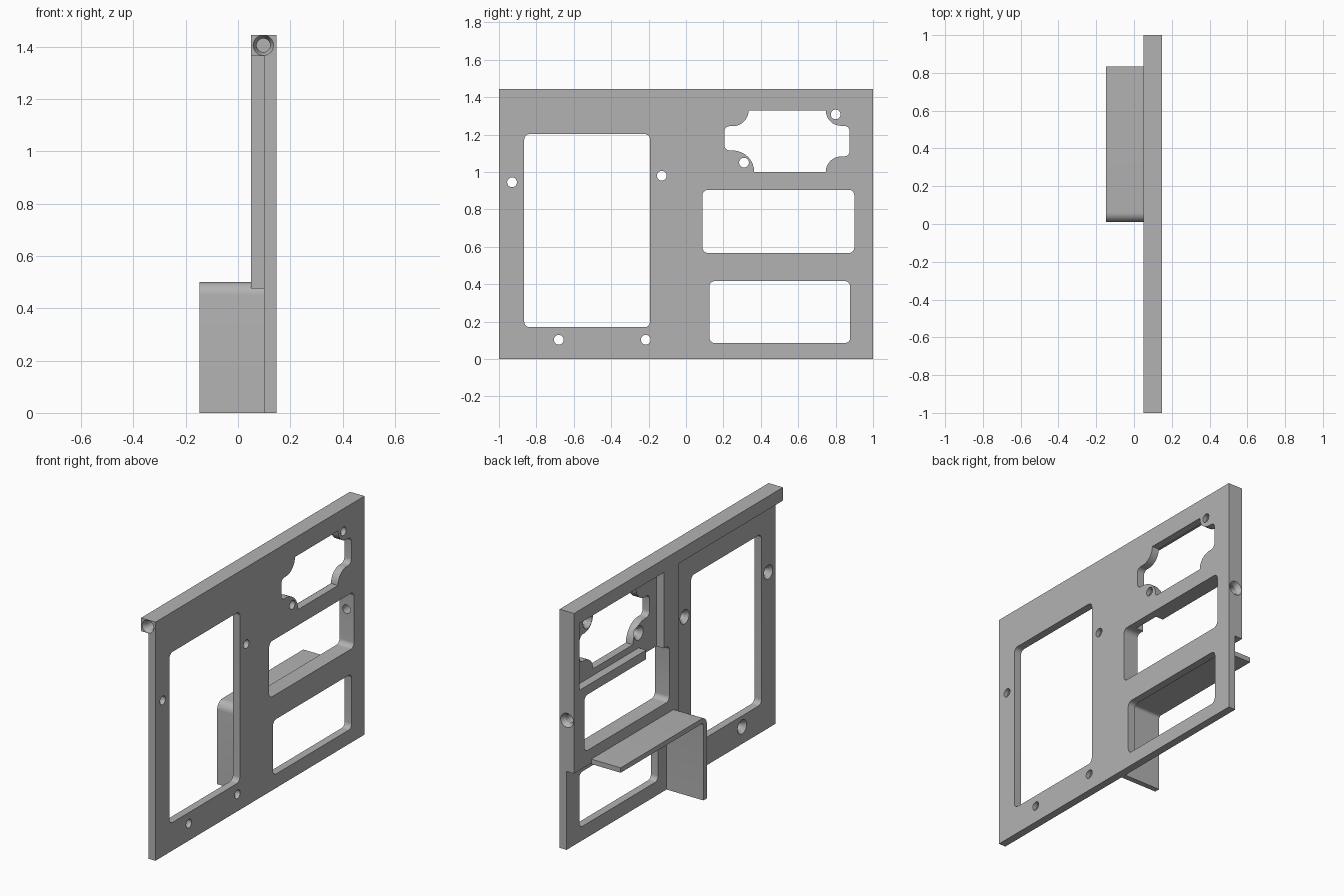
import bpy, bmesh
from math import sin, cos, radians
from mathutils import Matrix, Vector

if "Cube" in bpy.data.objects:
    bpy.data.objects.remove(bpy.data.objects["Cube"], do_unlink=True)

BACK, STEP, FACE = 0.05, 0.10, 0.147   # x of thick rear, thin rear, flat face
TOP = 1.445

grey = bpy.data.materials.new("plain grey")
grey.use_nodes = True
grey.diffuse_color = (0.45, 0.45, 0.45, 1)
grey.node_tree.nodes["Principled BSDF"].inputs["Base Color"].default_value = grey.diffuse_color


def finish(name, bm):
    bmesh.ops.recalc_face_normals(bm, faces=bm.faces)
    mesh = bpy.data.meshes.new(name)
    bm.to_mesh(mesh)
    bm.free()
    mesh.materials.append(grey)
    obj = bpy.data.objects.new(name, mesh)
    bpy.context.scene.collection.objects.link(obj)
    return obj


def prism(name, outline, x0, x1):
    """Extrude a (y, z) outline along x."""
    bm = bmesh.new()
    face = bm.faces.new([bm.verts.new((x0, y, z)) for y, z in outline])
    new = bmesh.ops.extrude_face_region(bm, geom=[face])["geom"]
    bmesh.ops.translate(bm, vec=(x1 - x0, 0, 0),
                        verts=[g for g in new if isinstance(g, bmesh.types.BMVert)])
    return finish(name, bm)


def arc(y, z, r, a0, a1, n=8):
    angles = [radians(a0 + (a1 - a0) * i / n) for i in range(n + 1)]
    return [(y + r * cos(a), z + r * sin(a)) for a in angles]


def rect(y0, y1, z0, z1):
    return [(y0, z0), (y1, z0), (y1, z1), (y0, z1)]


def rounded(y0, y1, z0, z1, r=0.03):
    return (arc(y1 - r, z0 + r, r, 270, 360) + arc(y1 - r, z1 - r, r, 0, 90)
            + arc(y0 + r, z1 - r, r, 90, 180) + arc(y0 + r, z0 + r, r, 180, 270))


def screw_hole(mouth, direction, depth, r=0.026, wide=0.043, sink=0.025):
    """Countersunk hole cutter, starting just outside its mouth."""
    profile = [(wide, -0.01), (wide, 0), (r, sink), (r, depth)]
    turn = Vector(direction).to_track_quat('Z', 'Y').to_matrix().to_4x4()
    bm = bmesh.new()
    rings = []
    for radius, d in profile:
        rings.append([bm.verts.new((y, z, d)) for y, z in arc(0, 0, radius, 0, 360, 32)[:-1]])
    for a, b in zip(rings, rings[1:]):
        for i in range(32):
            j = (i + 1) % 32
            bm.faces.new((a[i], a[j], b[j], b[i]))
    bm.faces.new(rings[0])
    bm.faces.new(rings[-1])
    bmesh.ops.transform(bm, matrix=Matrix.Translation(mouth) @ turn, verts=bm.verts)
    return finish("hole_cutter", bm)


def cut(target, cutter):
    cutter.hide_render = True
    mod = target.modifiers.new("cut", 'BOOLEAN')
    mod.operation, mod.solver, mod.object = 'DIFFERENCE', 'EXACT', cutter
    bpy.context.view_layer.objects.active = target
    bpy.ops.object.modifier_apply(modifier=mod.name)
    bpy.data.objects.remove(cutter, do_unlink=True)


# Full-depth slab
panel = prism("panel", rect(-1, 1, 0, TOP), BACK, FACE)

# Rear recesses that leave the top beam, end rim, middle rib and ledge
recess_a = [(-1.1, -0.1), (1.1, -0.1), (1.1, 0.475), (0, 0.475), (0, 1.365), (-1.1, 1.365)]
recess_b = [(0.14, 0.9), (0.31, 0.9), (0.31, 0.96), (0.947, 0.96), (0.947, 1.365), (0.14, 1.365)]
for outline in (recess_a, recess_b):
    cut(panel, prism("recess_cutter", outline, -0.1, STEP))

# Window openings
socket = (arc(0.83, 1.0, 0.083, 180, 90) + arc(0.845, 1.113, 0.03, 270, 360)
          + arc(0.845, 1.217, 0.03, 0, 90) + arc(0.83, 1.33, 0.083, 270, 180)
          + arc(0.25, 1.33, 0.085, 0, -90) + arc(0.235, 1.215, 0.03, 90, 180)
          + arc(0.235, 1.145, 0.03, 180, 270) + arc(0.25, 1.0, 0.115, 90, 0))
windows = [rounded(-0.865, -0.192, 0.17, 1.203), rounded(0.088, 0.9, 0.567, 0.905),
           rounded(0.125, 0.878, 0.085, 0.417), socket]
for outline in windows:
    cut(panel, prism("window_cutter", outline, -0.1, 0.3))

# Screw holes through the thin panel, countersunk at the rear
for y, z in [(-0.93, 0.945), (-0.13, 0.98), (-0.68, 0.103), (-0.215, 0.103),
             (0.31, 1.05), (0.8, 1.308)]:
    cut(panel, screw_hole((STEP, y, z), (1, 0, 0), 0.1))

# Screw holes in the two ends
cut(panel, screw_hole((0.097, -1, 1.405), (0, 1, 0), 0.12, wide=0.039))
cut(panel, screw_hole((0.097, 1, 0.785), (0, -1, 0), 0.15))

# Angle bracket: rear shelf with one leg
profile = ([(0.01, 0), (0.043, 0)] + arc(0.06, 0.453, 0.017, 180, 90)
           + [(0.835, 0.47), (0.835, 0.5)] + arc(0.06, 0.45, 0.05, 90, 180))
bracket = prism("shelf_bracket", profile, -0.147, 0.11)

# Smooth the curved walls, keep edges sharp
bpy.ops.object.select_all(action='DESELECT')
for obj in (panel, bracket):
    obj.select_set(True)
bpy.context.view_layer.objects.active = panel
bpy.ops.object.shade_smooth_by_angle(angle=radians(30))
